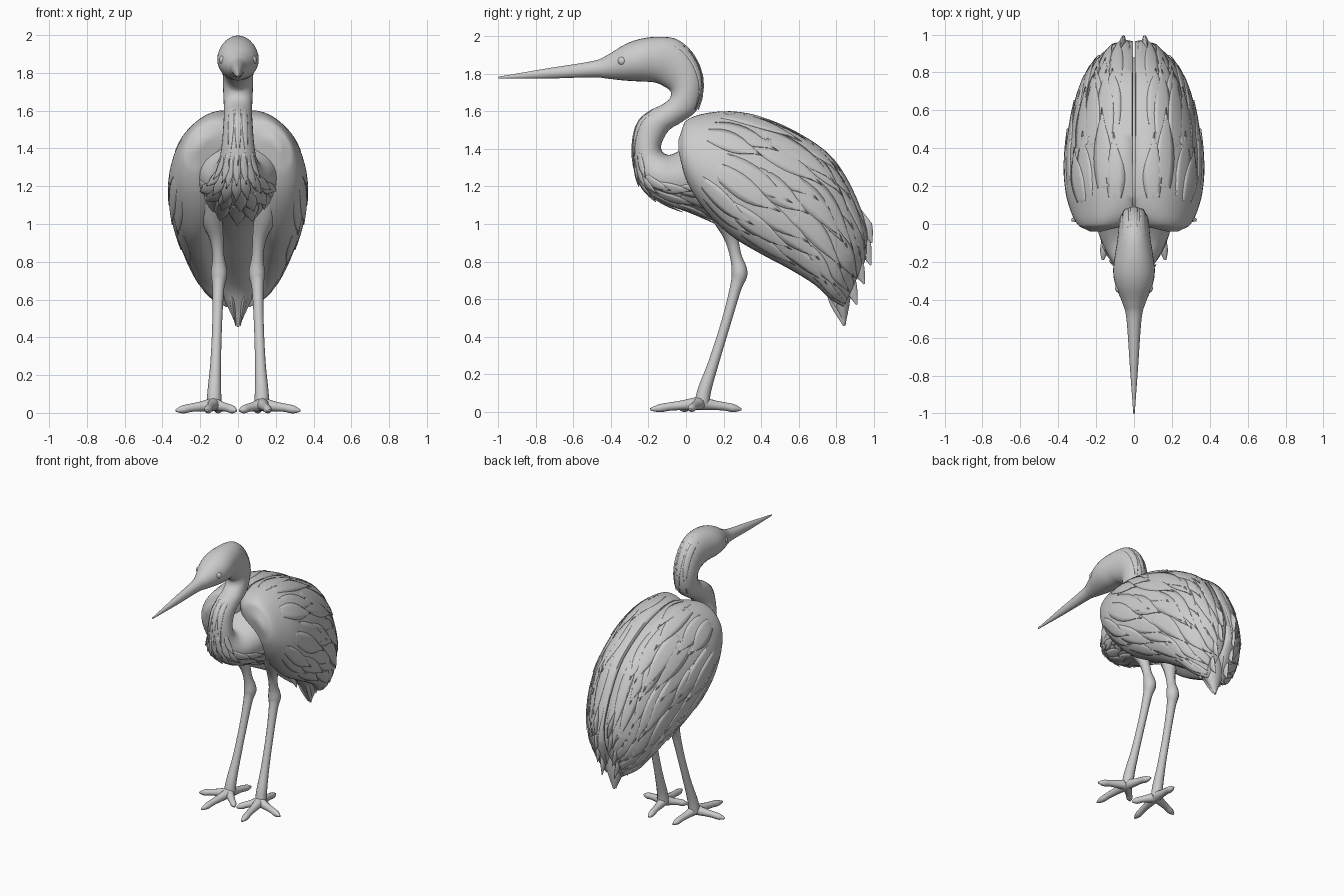
import bpy, bmesh, math, random
from mathutils import Vector

random.seed(4)
if "Cube" in bpy.data.objects:
    bpy.data.objects.remove(bpy.data.objects["Cube"], do_unlink=True)

grey = bpy.data.materials.new("plain grey")
grey.use_nodes = True
grey.diffuse_color = (.6, .6, .6, 1)
grey.node_tree.nodes["Principled BSDF"].inputs["Base Color"].default_value = (.6, .6, .6, 1)


def spline(stations, u):
    """Smooth interpolation through a list of equal-length tuples."""
    last = len(stations) - 1
    u = min(max(u, 0), last)
    i = min(int(u), last - 1)
    f = u - i
    a, b, c, d = (stations[min(max(i + k, 0), last)] for k in (-1, 0, 1, 2))
    return [q + f * (r - p + f * (2 * p - 5 * q + 4 * r - s + f * (3 * (q - r) + s - p))) / 2
            if i else q + f * (r - q)
            for p, q, r, s in zip(a, b, c, d)]


def finish(name, bm, mirror=False, thickness=0, angle=50):
    """Turn a bmesh into a shaded, coloured object."""
    bmesh.ops.recalc_face_normals(bm, faces=bm.faces)
    mesh = bpy.data.meshes.new(name)
    bm.to_mesh(mesh)
    bm.free()
    mesh.materials.append(grey)
    obj = bpy.data.objects.new(name, mesh)
    bpy.context.collection.objects.link(obj)
    if thickness:
        mod = obj.modifiers.new("thickness", 'SOLIDIFY')
        mod.thickness, mod.offset = thickness, 0
    if mirror:
        mod = obj.modifiers.new("mirror", 'MIRROR')
        mod.use_mirror_merge = False
    bpy.ops.object.select_all(action='DESELECT')
    obj.select_set(True)
    bpy.context.view_layer.objects.active = obj
    bpy.ops.object.shade_smooth_by_angle(angle=math.radians(angle))


def skin(bm, rings):
    """Bridge closed rings of points and cap both ends."""
    loops = [[bm.verts.new(p) for p in ring] for ring in rings]
    n = len(loops[0])
    for a, b in zip(loops, loops[1:]):
        for i in range(n):
            j = (i + 1) % n
            bm.faces.new((a[i], a[j], b[j], b[i]))
    bm.faces.new(loops[0])
    bm.faces.new(loops[-1])


def tube(bm, points, flat=1, steps=5, sides=12):
    """Round limb through (x, y, z, radius) points, optionally flattened."""
    run = Vector(points[-1][:3]) - Vector(points[0][:3])
    ref = Vector((1, 0, 0)) if abs(run.z) > .5 * run.length else Vector((0, 0, 1))
    rings = []
    for k in range((len(points) - 1) * steps + 1):
        u = k / steps
        x, y, z, r = spline(points, u)
        t = Vector(spline(points, u + .1)[:3]) - Vector(spline(points, u - .1)[:3])
        t.normalize()
        a = (ref - t * ref.dot(t)).normalized()
        b = t.cross(a)
        rings.append([Vector((x, y, z)) + a * r * flat * math.cos(w) + b * r * math.sin(w)
                      for w in (math.tau * i / sides for i in range(sides))])
    skin(bm, rings)


def section(stations, u, t):
    """Point on a lofted surface; t = 0 is the upper edge, pi the lower."""
    yt, zt, yb, zb, w, xt, xb = spline(stations, u)
    k = (1 - math.cos(t)) / 2
    s = math.sin(t)
    x = xt + (xb - xt) * k + w * s
    if xt + xb > .01 and s < 0:  # wings meet along the back and part below
        x = max(.004, x - w * s * (k * 1.1 - .5))
    return Vector((x, yt + (yb - yt) * k, zt + (zb - zt) * k))


def loft(name, stations, steps, sides, mirror=False):
    bm = bmesh.new()
    count = (len(stations) - 1) * steps
    skin(bm, [[section(stations, k / steps, math.tau * i / sides) for i in range(sides)]
              for k in range(count + 1)])
    finish(name, bm, mirror)


def feather(bm, stations, u, t, length, width, lift, drift=0):
    """Leaf-shaped patch that hugs a lofted surface and rises to its tip."""
    rows, cols = 8, 4
    grid = []
    for i in range(rows + 1):
        s = i / rows
        half = width * (.45 + .55 * math.sin(math.pi * min(s * .8 + .1, 1))) * (1 - s ** 5 * .85)
        line = []
        for j in range(cols + 1):
            q = 2 * j / cols - 1
            uu = u + length * (s - .12 * q * q * s)
            tt = t + drift * s + half * q
            p = section(stations, uu, tt)
            du = section(stations, uu + .05, tt) - section(stations, uu - .05, tt)
            dt = section(stations, uu, tt + .05) - section(stations, uu, tt - .05)
            n = du.cross(dt).normalized()
            mid = (section(stations, uu, 0) + section(stations, uu, math.pi)) / 2
            if n.dot(p - mid) < 0:
                n.negate()
            line.append(bm.verts.new(p + n * (lift * s * (1 - .4 * q * q) - .003)))
        grid.append(line)
    for a, b in zip(grid, grid[1:]):
        for j in range(cols):
            bm.faces.new((a[j], a[j + 1], b[j + 1], b[j]))


# Bill, head, S-shaped neck, trunk and tail: upper y z, lower y z, half width
trunk = [(*row, 0, 0) for row in (
    (-1, 1.785, -1, 1.775, .004),
    (-.75, 1.828, -.75, 1.775, .022),
    (-.5, 1.868, -.5, 1.782, .04),
    (-.42, 1.9, -.42, 1.775, .06),
    (-.33, 1.955, -.33, 1.765, .096),
    (-.25, 1.985, -.25, 1.76, .11),
    (-.15, 1.998, -.17, 1.755, .1),
    (-.05, 1.985, -.12, 1.735, .088),
    (.03, 1.92, -.09, 1.715, .082),
    (.08, 1.82, -.08, 1.695, .08),
    (.09, 1.72, -.09, 1.665, .078),
    (.06, 1.61, -.13, 1.635, .075),
    (-.02, 1.545, -.2, 1.6, .075),
    (-.09, 1.5, -.26, 1.54, .078),
    (-.13, 1.43, -.285, 1.43, .085),
    (-.125, 1.385, -.275, 1.3, .1),
    (-.08, 1.37, -.23, 1.19, .135),
    (.01, 1.42, -.12, 1.11, .185),
    (.17, 1.54, .06, 1.05, .23),
    (.45, 1.5, .27, .96, .23),
    (.7, 1.26, .5, .81, .19),
    (.85, .9, .7, .67, .13),
    (.88, .66, .78, .57, .075),
    (.85, .46, .84, .455, .006))]
loft("head_neck_and_trunk", trunk, 5, 28)

# Folded wing: upper y z, lower y z, half width, upper x, lower x
wing = [
    (-.04, 1.45, -.04, 1.39, .02, .19, .22),
    (-.01, 1.54, -.015, 1.28, .1, .14, .22),
    (.08, 1.585, .04, 1.16, .165, .1, .21),
    (.24, 1.6, .13, 1.04, .215, .075, .2),
    (.42, 1.565, .25, .93, .225, .065, .2),
    (.6, 1.485, .4, .84, .215, .06, .19),
    (.77, 1.365, .55, .76, .195, .055, .17),
    (.88, 1.2, .68, .68, .16, .05, .15),
    (.96, .99, .77, .6, .11, .045, .11),
    (.97, .84, .84, .56, .03, .04, .06)]
loft("wing", wing, 6, 40, mirror=True)

# Overlapping wing feathers, longer towards the tail
bm = bmesh.new()
for row in range(5):
    u = 2.6 + row * 1.2
    count = 8
    for i in range(count):
        t = .12 + 2.6 * (i + .5 * (row % 2) + random.uniform(-.3, .3)) / count
        feather(bm, wing, u + random.uniform(-.5, .5), t, random.uniform(1.8, 2.7),
                .21, random.uniform(.005, .012), .12)
finish("wing_feathers", bm, mirror=True, thickness=.004, angle=35)

# Shaggy breast feathers
bm = bmesh.new()
for row in range(4):
    for i in range(7):
        t = math.pi + (i - 3 + random.uniform(-.2, .2)) * .36
        feather(bm, trunk, 14.6 + row * .9 + random.uniform(-.2, .2), t, 1.4, .2, .015)
finish("breast_feathers", bm, thickness=.004, angle=35)

# Long plumes along the neck
bm = bmesh.new()
for i in (-1, 0, 1):
    feather(bm, trunk, 6.5, i * .6, 4.5, .24, .008)
    feather(bm, trunk, 11.5, math.pi + i * .5, 3.5, .22, .008)
finish("neck_plumes", bm, thickness=.004, angle=35)

# Ragged flight feather tips at the tail
bm = bmesh.new()
for base, tip in (((.07, .92, 1.08), (.05, .99, .9)),
                  ((.07, .91, 1), (.05, .985, .78)),
                  ((.09, .87, .88), (.06, .95, .68)),
                  ((.08, .83, .8), (.05, .91, .57)),
                  ((.12, .74, .78), (.08, .8, .56)),
                  ((.05, .75, .75), (.012, .84, .46))):
    mid = (Vector(base) + Vector(tip)) / 2
    tube(bm, [(*base, .01), (*mid, .038), (*tip, .004)], flat=.4)
finish("tail_feather_tips", bm, mirror=True)

# Eyes set flush into the head
bm = bmesh.new()
bmesh.ops.create_uvsphere(bm, u_segments=16, v_segments=10, radius=.024)
bmesh.ops.translate(bm, verts=bm.verts, vec=(.076, -.34, 1.868))
finish("eye", bm, mirror=True)

# Legs with feathered thighs and swollen ankle joints
bm = bmesh.new()
tube(bm, [(.17, .15, 1.14, .07), (.145, .2, 1.04, .062), (.115, .24, .93, .038),
          (.104, .265, .83, .031), (.1, .285, .74, .043), (.104, .265, .66, .031),
          (.11, .215, .48, .026), (.118, .15, .27, .028), (.125, .1, .12, .036),
          (.127, .085, .04, .04)])
finish("leg", bm, mirror=True)

# Four spread toes per foot
bm = bmesh.new()
for x, y in ((.33, .02), (.165, -.19), (.008, -.03), (.1, .295)):
    root = Vector((.127, .075, .045))
    tip = Vector((x, y, .012))
    points = [(*root, .036)]
    for f, rise, r in ((.35, .004, .026), (.6, .008, .022), (.82, .008, .021)):
        points.append((*(root.lerp(tip, f) + Vector((0, 0, rise - .01 * f))), r))
    tube(bm, points + [(*tip, .006)])
finish("toes", bm, mirror=True)
